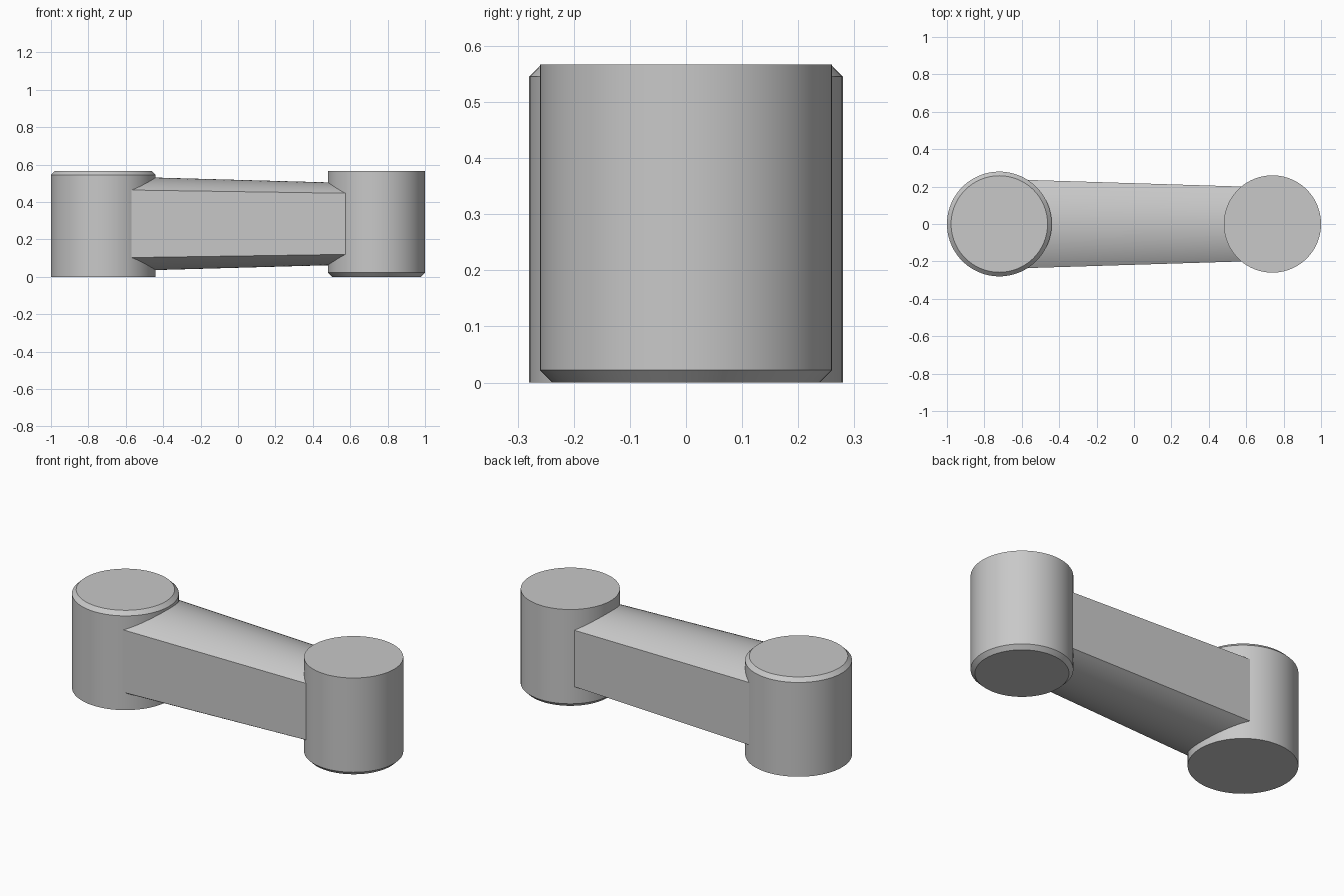
import bpy
import bmesh
import math

cube = bpy.data.objects.get("Cube")
if cube:
    bpy.data.objects.remove(cube, do_unlink=True)

HEIGHT = 0.567
MID = HEIGHT / 2
CHAMFER = 0.022

grey = bpy.data.materials.new("plain grey")
grey.use_nodes = True
colour = (0.58, 0.58, 0.58, 1)
grey.diffuse_color = colour
grey.node_tree.nodes["Principled BSDF"].inputs["Base Color"].default_value = colour


def finish(name, bm):
    """Turn a bmesh into a grey object with smooth curves and sharp edges."""
    bmesh.ops.recalc_face_normals(bm, faces=bm.faces)
    mesh = bpy.data.meshes.new(name)
    bm.to_mesh(mesh)
    bm.free()
    mesh.materials.append(grey)
    obj = bpy.data.objects.new(name, mesh)
    bpy.context.collection.objects.link(obj)
    bpy.ops.object.select_all(action='DESELECT')
    obj.select_set(True)
    bpy.context.view_layer.objects.active = obj
    bpy.ops.object.shade_smooth_by_angle(angle=math.radians(30))
    return obj


def loft(name, rings):
    """Skin a list of matching closed rings and cap both ends."""
    bm = bmesh.new()
    loops = [[bm.verts.new(p) for p in ring] for ring in rings]
    for a, b in zip(loops, loops[1:]):
        for i in range(len(a)):
            j = (i + 1) % len(a)
            bm.faces.new((a[i], a[j], b[j], b[i]))
    bm.faces.new(loops[0])
    bm.faces.new(loops[-1])
    return finish(name, bm)


def boss(name, x, profile, segments=96):
    """Upright cylinder from (radius, height) pairs."""
    angles = [2 * math.pi * i / segments for i in range(segments)]
    return loft(name, [[(x + r * math.cos(a), r * math.sin(a), z) for a in angles]
                       for r, z in profile])


def arm_section(x, steps=24):
    """Flat-sided section with crowned top and bottom, tapering along x."""
    half_width = 0.218 - 0.031 * x
    side = 0.172 - 0.015 * x
    crown = 0.235 - 0.028 * x
    rise = crown - side
    radius = (half_width ** 2 + rise ** 2) / (2 * rise)
    spread = math.asin(half_width / radius)
    arc = []
    for i in range(steps + 1):
        a = spread * (2 * i / steps - 1)
        arc.append((radius * math.sin(a), crown - radius + radius * math.cos(a)))
    return ([(x, y, MID + z) for y, z in arc] +
            [(x, -y, MID - z) for y, z in arc])


# Large boss, chamfered on top
boss("large_boss", -0.72, [(0.28, 0), (0.28, HEIGHT - CHAMFER), (0.258, HEIGHT)])

# Small boss, chamfered underneath
boss("small_boss", 0.74, [(0.238, 0), (0.26, CHAMFER), (0.26, HEIGHT)])

# Tapered connecting arm, its ends buried in the bosses
loft("connecting_arm", [arm_section(-0.7), arm_section(0.72)])
